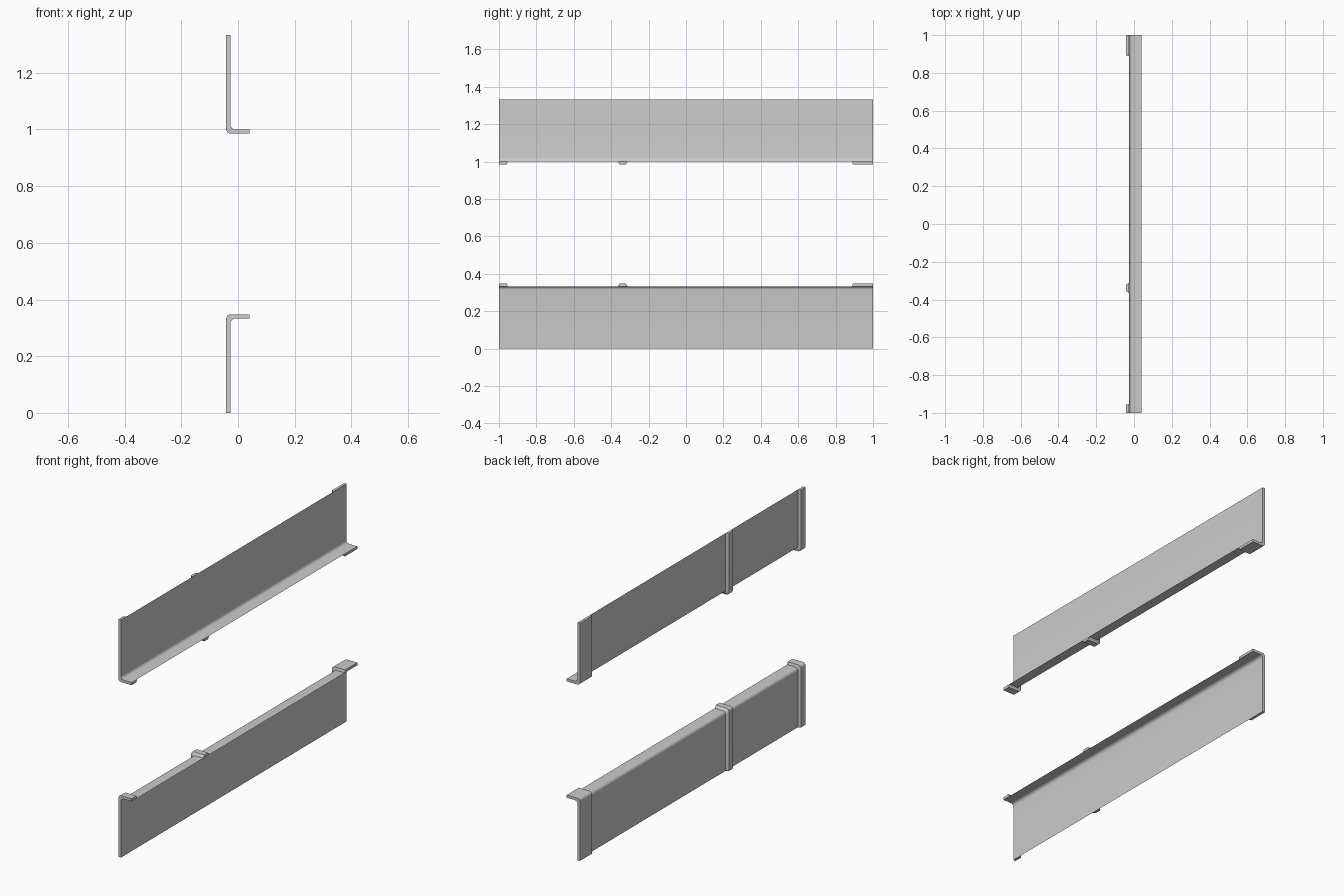
import bpy, bmesh, math

if "Cube" in bpy.data.objects:
    bpy.data.objects.remove(bpy.data.objects["Cube"])

H = 1.333          # overall height; upper panel mirrors the lower one
T = 0.015          # rib depth


def l_path(x, z, r, steps=5):
    """L-shaped path in xz: up the wall, round the corner, out along the flange."""
    pts = [(x, 0.0)]
    for i in range(steps + 1):
        a = math.pi - i * math.pi / 2 / steps
        pts.append((x + r + r * math.cos(a), z - r + r * math.sin(a)))
    pts.append((0.04, z))
    return pts


INNER = l_path(-0.027, 0.333, 0.018)
OUTER = l_path(-0.027 - T, 0.333 + T, 0.017)


def loft(name, rows, flip, close=False):
    """Join rows of points into a strip, optionally closed and capped."""
    bm = bmesh.new()
    vs = [[bm.verts.new((x, y, H - z if flip else z)) for x, y, z in row] for row in rows]
    n = len(vs)
    for j in range(n if close else n - 1):
        a, b = vs[j], vs[(j + 1) % n]
        for i in range(len(a) - 1):
            bm.faces.new((a[i], a[i + 1], b[i + 1], b[i]))
    if close:
        bm.faces.new([r[0] for r in vs])
        bm.faces.new([r[-1] for r in reversed(vs)])
        bmesh.ops.recalc_face_normals(bm, faces=bm.faces)
    me = bpy.data.meshes.new(name)
    bm.to_mesh(me)
    bm.free()
    ob = bpy.data.objects.new(name, me)
    bpy.context.collection.objects.link(ob)
    bpy.context.view_layer.objects.active = ob
    ob.select_set(True)
    bpy.ops.object.shade_smooth_by_angle(angle=math.radians(35))
    ob.select_set(False)


def row(path, y):
    return [(x, y, z) for x, z in path]


# rib name: inner y range, outer y range
RIBS = {
    "front_rib": (-1.0, -0.953, -1.0, -0.957),
    "middle_rib": (-0.365, -0.312, -0.355, -0.322),
    "back_rib": (0.888, 1.0, 0.892, 1.0),
}

for side, flip in (("lower", False), ("upper", True)):
    # thin bent sheet
    loft(side + "_panel", [row(INNER, -1), row(INNER, 1)], flip)
    # raised ribs wrapping the outside of the bend
    for name, (i0, i1, o0, o1) in RIBS.items():
        loft(f"{side}_{name}",
             [row(INNER, i0), row(OUTER, o0), row(OUTER, o1), row(INNER, i1)], flip, True)
